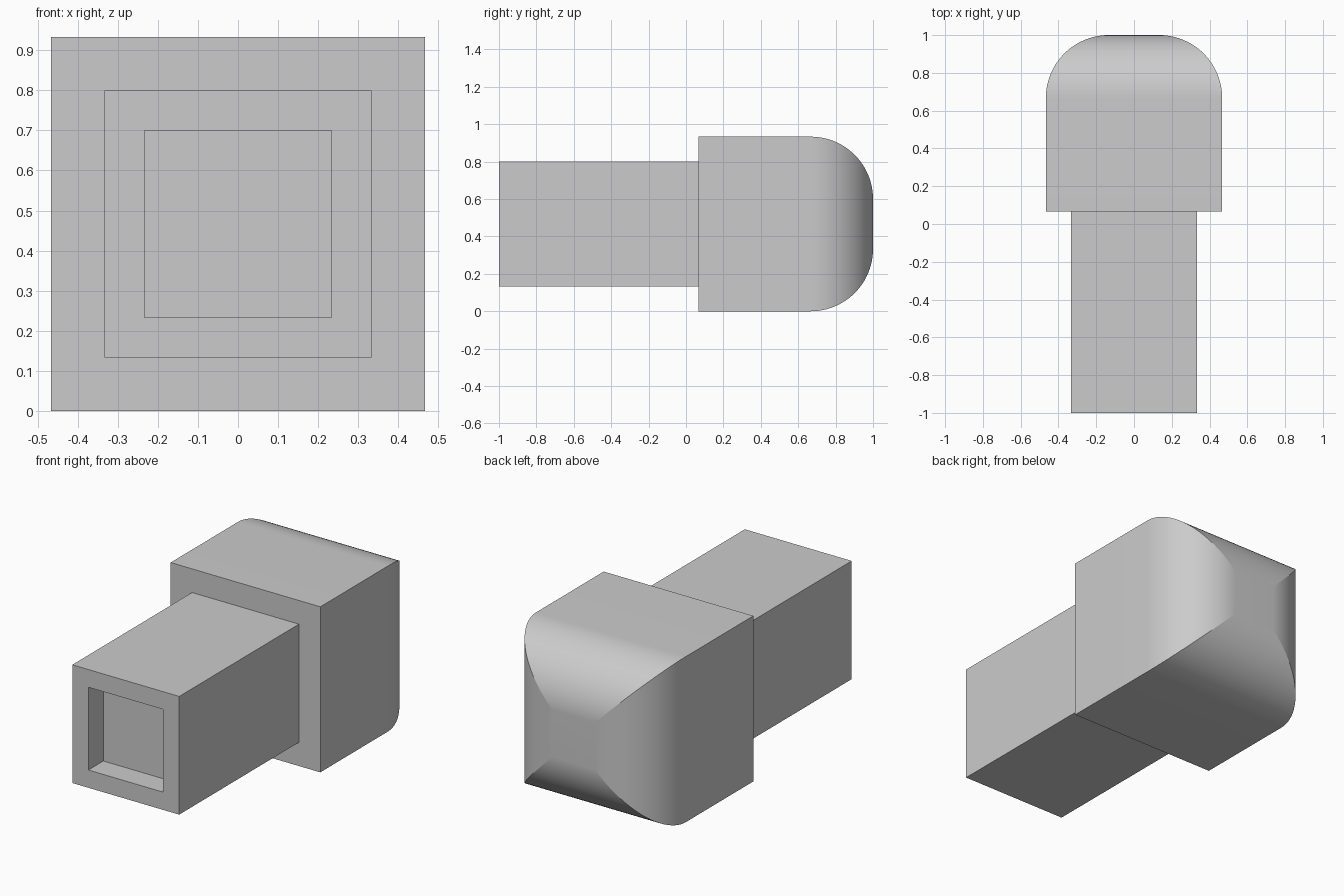
import bpy, bmesh, math

if "Cube" in bpy.data.objects:
    bpy.data.objects.remove(bpy.data.objects["Cube"])

MID_Z = 0.4667


def square_loft(name, rings):
    """Loft square sections (y, half_size) along y, capped at both ends."""
    bm = bmesh.new()
    loops = [[bm.verts.new((sx * h, y, MID_Z + sz * h))
              for sx, sz in ((-1, -1), (1, -1), (1, 1), (-1, 1))]
             for y, h in rings]
    bm.faces.new(loops[0])
    bm.faces.new(loops[-1][::-1])
    corner_edges = set()
    for a, b in zip(loops, loops[1:]):
        for i in range(4):
            j = (i + 1) % 4
            bm.faces.new((a[i], b[i], b[j], a[j]))
        corner_edges.update(bm.edges.get((a[i], b[i])) for i in range(4))
    bmesh.ops.recalc_face_normals(bm, faces=bm.faces)
    # Corner mitres stay crisp, gentle bends across the rounding are smooth
    for f in bm.faces:
        f.smooth = True
    for e in bm.edges:
        e.smooth = e not in corner_edges and e.calc_face_angle(0) < math.radians(30)
    mesh = bpy.data.meshes.new(name)
    bm.to_mesh(mesh)
    bm.free()
    obj = bpy.data.objects.new(name, mesh)
    bpy.context.collection.objects.link(obj)
    return obj


# Square stem with a shallow square recess in its front end
square_loft("stem", [(-0.8667, 0.2333), (-1.0, 0.2333), (-1.0, 0.3333), (0.0667, 0.3333)])

# Square head whose four back edges are rounded and meet in mitres
R, HALF, SEGMENTS = 0.3333, 0.4667, 24
rounding = []
for k in range(SEGMENTS + 1):
    a = math.pi / 2 * k / SEGMENTS
    rounding.append((1 - R + R * math.sin(a), HALF - R + R * math.cos(a)))
square_loft("head", [(0.0667, HALF)] + rounding)
